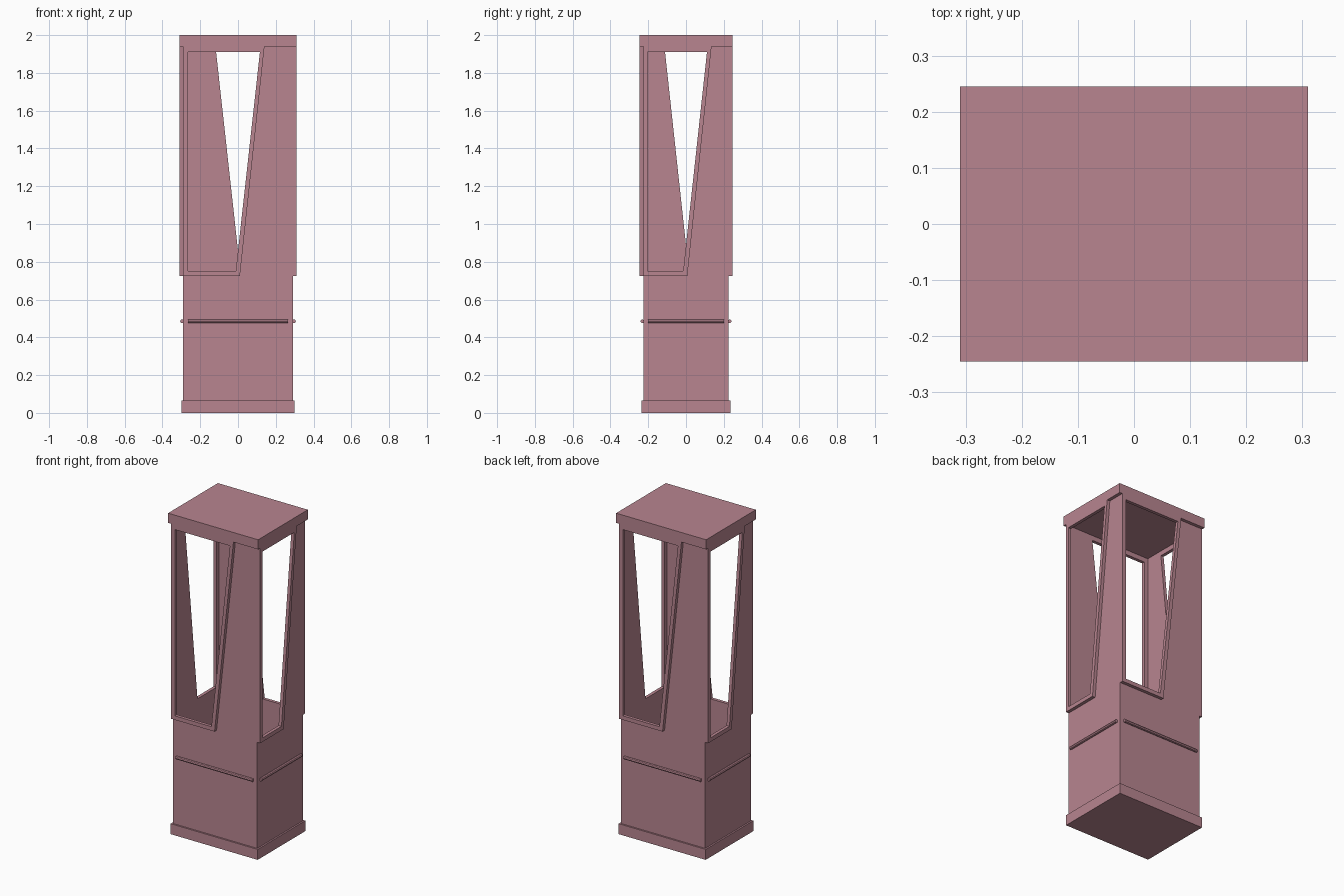
import bpy, bmesh, math
from mathutils import Vector, Matrix

if "Cube" in bpy.data.objects:
    bpy.data.objects.remove(bpy.data.objects["Cube"])

mat = bpy.data.materials.new("dusty_pink")
mat.diffuse_color = (0.48, 0.235, 0.28, 1)
mat.use_nodes = True
mat.node_tree.nodes["Principled BSDF"].inputs["Base Color"].default_value = mat.diffuse_color


def finish(name, bm, recalc=True):
    if recalc:
        bmesh.ops.recalc_face_normals(bm, faces=bm.faces)
    me = bpy.data.meshes.new(name)
    bm.to_mesh(me)
    bm.free()
    me.materials.append(mat)
    ob = bpy.data.objects.new(name, me)
    bpy.context.collection.objects.link(ob)
    return ob


def box(name, hx, hy, z0, z1):
    bm = bmesh.new()
    bmesh.ops.create_cube(bm, size=1)
    for v in bm.verts:
        v.co = Vector((v.co.x * 2 * hx, v.co.y * 2 * hy,
                       (z0 + z1) / 2 + v.co.z * (z1 - z0)))
    return finish(name, bm)


HX, HY, TOP, SILL = 0.29, 0.225, 1.94, 0.725
OUT = 0.02  # how far the window frames stand proud

# plinth and cap
box("base_plinth", 0.30, 0.235, 0, 0.065)
box("top_cap", HX + OUT, HY + OUT, TOP, 2.0)

# each side: half width, distance from centre, sill end, top end, frame width
wide = (HX, HY, 0.01, 0.14, 0.026)
narrow = (HY, HX, 0.007, 0.135, 0.021)
sides = [("front", wide), ("right", narrow), ("back", wide), ("left", narrow)]

body = bmesh.new()
for i, (side, (h, d, sill_u, top_u, fw)) in enumerate(sides):
    rot = Matrix.Rotation(i * math.pi / 2, 4, 'Z')

    def place(u, z, off=0.0):
        return rot @ Vector((u, -d - off, z))

    # thin wall with a slanted opening that reaches its left corner
    wall = [(-h, 0.0), (h, 0.0), (h, TOP), (top_u, TOP), (sill_u, SILL), (-h, SILL)]
    body.faces.new([body.verts.new(place(u, z)) for u, z in wall])

    # raised slanted window frame
    outer = [(-h, SILL), (sill_u, SILL), (top_u, TOP), (-h, TOP)]
    inner = [(-h + fw, 0.75), (sill_u - 0.022, 0.75),
             (top_u - 0.024, 1.91), (-h + fw, 1.91)]
    bm = bmesh.new()
    rings = [[bm.verts.new(place(u, z, off)) for u, z in loop]
             for loop, off in ((outer, 0), (outer, OUT), (inner, OUT), (inner, 0))]
    for r in range(4):
        a, b = rings[r], rings[(r + 1) % 4]
        for k in range(4):
            n = (k + 1) % 4
            bm.faces.new((a[k], a[n], b[n], b[k]))
    finish(side + "_window_frame", bm)

    # thin trim rod below the window
    bm = bmesh.new()
    bmesh.ops.create_cone(bm, cap_ends=True, segments=8, radius1=0.01,
                          radius2=0.01, depth=2 * (h - 0.025))
    move = rot @ Matrix.Translation((0, -d - 0.006, 0.485)) @ Matrix.Rotation(math.pi / 2, 4, 'Y')
    bmesh.ops.transform(bm, matrix=move, verts=bm.verts)
    finish(side + "_trim_rod", bm)

# hollow body shell
bmesh.ops.remove_doubles(body, verts=body.verts, dist=0.0001)
finish("hollow_body", body, recalc=False)
